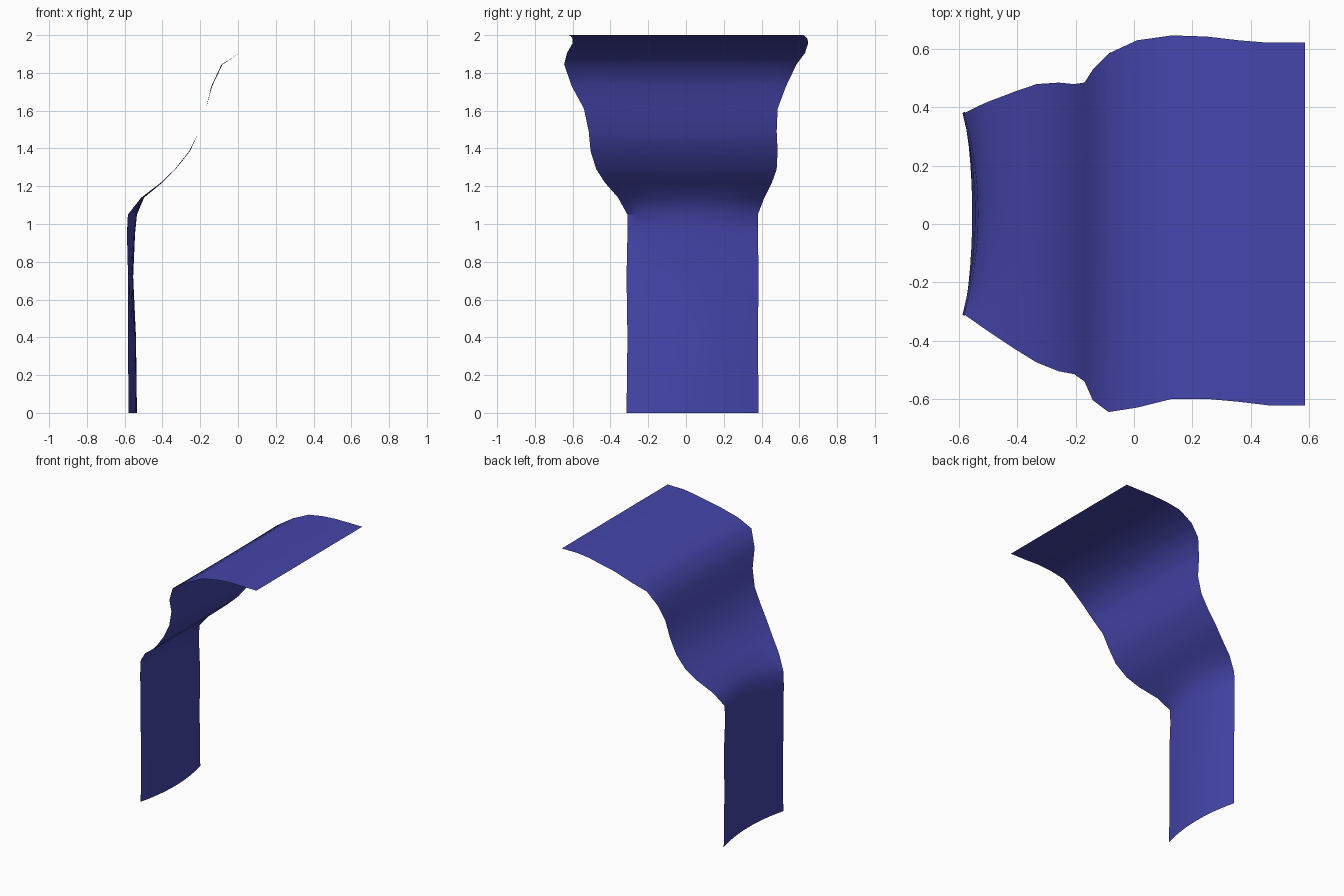
import bpy
import bmesh
import math

cube = bpy.data.objects.get("Cube")
if cube:
    bpy.data.objects.remove(cube, do_unlink=True)

# Single violet-blue sheet colour
COLOUR = (0.06, 0.06, 0.41, 1)
blue = bpy.data.materials.new("violet_blue")
blue.use_nodes = True
blue.diffuse_color = COLOUR
blue.node_tree.nodes["Principled BSDF"].inputs["Base Color"].default_value = COLOUR

# Cross-sections: middle x, z, y from, y to, how far the side edges bow towards -x
SECTIONS = [
    (-.535, 0, -.315, .385, .045), (-.54, .4, -.31, .38, .042),
    (-.555, .72, -.315, .385, .027), (-.545, .95, -.31, .38, .043),
    (-.535, 1.05, -.31, .38, .048), (-.497, 1.14, -.36, .415, .015),
    (-.4, 1.22, -.43, .455, .007), (-.33, 1.29, -.475, .48, .004),
    (-.255, 1.385, -.505, .485, .004), (-.205, 1.49, -.515, .48, 0),
    (-.17, 1.61, -.54, .485, 0), (-.137, 1.73, -.605, .53, .004),
    (-.082, 1.845, -.645, .585, .005), (.01, 1.905, -.63, .63, 0),
    (.13, 1.958, -.6, .647, 0), (.25, 1.98, -.6, .643, 0),
    (.36, 1.995, -.61, .63, 0), (.46, 2, -.622, .622, 0),
    (.587, 2, -.622, .622, 0),
]
COLUMNS = 12

# Loft the sheet through the cross-sections
bm = bmesh.new()
rows = []
for x, z, y0, y1, bow in SECTIONS:
    row = []
    for i in range(COLUMNS + 1):
        t = i / COLUMNS
        row.append(bm.verts.new((x - bow * (2 * t - 1) ** 2, y0 + (y1 - y0) * t, z)))
    rows.append(row)
for low, high in zip(rows, rows[1:]):
    for i in range(COLUMNS):
        bm.faces.new((low[i], high[i], high[i + 1], low[i + 1]))

mesh = bpy.data.meshes.new("draped_sheet")
bm.to_mesh(mesh)
bm.free()
mesh.materials.append(blue)
sheet = bpy.data.objects.new("draped_sheet", mesh)
bpy.context.collection.objects.link(sheet)

# Smooth drape with a sharp fold above the upright panel
bpy.context.view_layer.objects.active = sheet
sheet.select_set(True)
bpy.ops.object.shade_smooth_by_angle(angle=math.radians(35))
